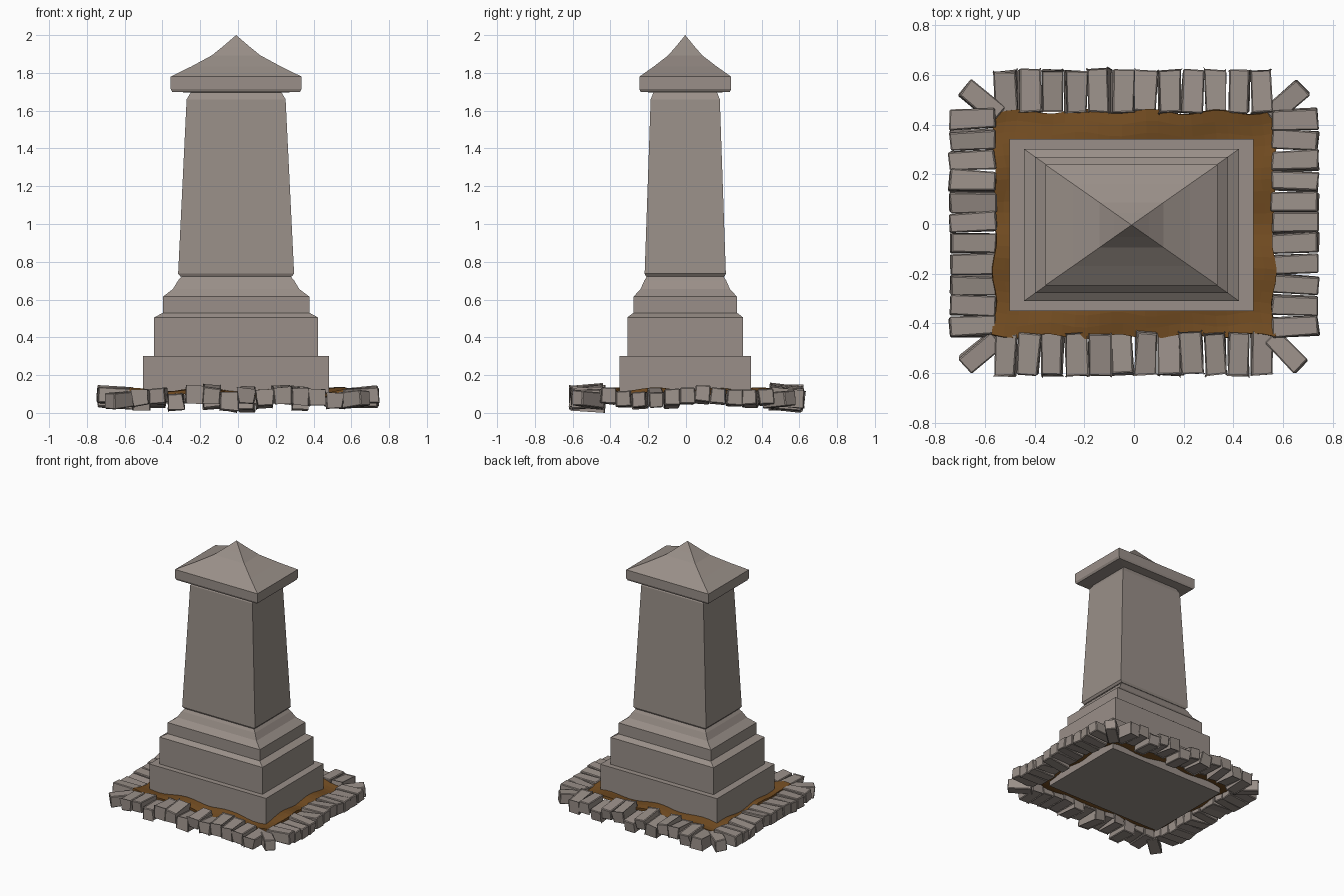
import bpy, bmesh, math, random
from mathutils import Matrix, Vector, Euler

random.seed(4)
if "Cube" in bpy.data.objects:
    bpy.data.objects.remove(bpy.data.objects["Cube"])


def material(name, color):
    m = bpy.data.materials.new(name)
    m.use_nodes = True
    m.diffuse_color = (*color, 1)
    m.node_tree.nodes["Principled BSDF"].inputs["Base Color"].default_value = (*color, 1)
    return m


STONE = material("warm grey stone", (0.32, 0.275, 0.247))
SOIL = material("brown soil", (0.175, 0.075, 0.016))


def finish(name, bm, mat):
    bmesh.ops.recalc_face_normals(bm, faces=bm.faces)
    mesh = bpy.data.meshes.new(name)
    bm.to_mesh(mesh)
    bm.free()
    mesh.materials.append(mat)
    obj = bpy.data.objects.new(name, mesh)
    bpy.context.collection.objects.link(obj)
    return obj


def rect_loft(name, rings, apex=None):
    """Stack rectangles given as (half width, half depth, height)."""
    bm = bmesh.new()
    cx, cy = -0.01, -0.004
    loops = [[bm.verts.new((cx + sx * hx, cy + sy * hy, z))
              for sx, sy in ((-1, -1), (1, -1), (1, 1), (-1, 1))]
             for hx, hy, z in rings]
    bm.faces.new(loops[0])
    for a, b in zip(loops, loops[1:]):
        for i in range(4):
            j = (i + 1) % 4
            bm.faces.new((a[i], a[j], b[j], b[i]))
    if apex:
        tip = bm.verts.new((cx, cy, apex))
        for i in range(4):
            bm.faces.new((loops[-1][i], loops[-1][(i + 1) % 4], tip))
    else:
        bm.faces.new(loops[-1])
    return finish(name, bm, STONE)


# Stepped pedestal with a hollowed upper moulding
rect_loft("pedestal", [
    (0.492, 0.347, 0.05), (0.492, 0.347, 0.30),
    (0.434, 0.307, 0.30), (0.434, 0.307, 0.505),
    (0.388, 0.274, 0.53), (0.388, 0.274, 0.615),
    (0.335, 0.237, 0.655), (0.308, 0.217, 0.70), (0.285, 0.20, 0.727)])

# Tapered shaft with chamfered ends
rect_loft("shaft", [
    (0.295, 0.207, 0.722), (0.307, 0.215, 0.737),
    (0.262, 0.183, 1.66), (0.235, 0.165, 1.705)])

# Capstone with concave pyramid roof
rect_loft("capstone", [
    (0.225, 0.158, 1.695), (0.338, 0.237, 1.70), (0.347, 0.243, 1.715), (0.347, 0.243, 1.78),
    (0.235, 0.165, 1.835), (0.128, 0.09, 1.893), (0.07, 0.049, 1.94)], apex=2.0)

# Uneven soil bed
bm = bmesh.new()
bmesh.ops.create_grid(bm, x_segments=24, y_segments=20, size=1)
for v in bm.verts:
    x, y = v.co.x, v.co.y
    wave = 0.011 * math.sin(9 * x + 2 * y) + 0.01 * math.sin(8 * y - 3 * x + 1)
    v.co = (x * (0.565 + 0.01 * math.sin(11 * y)),
            y * (0.452 + 0.01 * math.sin(13 * x)), 0.095 + wave)
soil = finish("soil_bed", bm, SOIL)
soil.modifiers.new("thickness", 'SOLIDIFY').thickness = 0.02


def edging_stone(name, x, y, z, angle, length, width=0.086):
    """Rough block; its length points along the given angle."""
    bm = bmesh.new()
    bmesh.ops.create_cube(bm, size=1)
    tilt = Euler((random.uniform(-.12, .12), random.uniform(-.12, .12),
                  angle + random.uniform(-.07, .07))).to_matrix()
    for v in bm.verts:
        p = Vector((v.co.x * length, v.co.y * width, v.co.z * 0.082))
        p += Vector([random.uniform(-.005, .005) for _ in range(3)])
        v.co = tilt @ p + Vector((x, y, z))
    bmesh.ops.bevel(bm, geom=bm.edges[:], offset=0.005, segments=1, affect='EDGES')
    low = min(v.co.z for v in bm.verts)
    if low < 0:
        bmesh.ops.translate(bm, verts=bm.verts, vec=(0, 0, -low))
    finish(name, bm, STONE)


# Stone border along front and back
front_heights = (.08, .09, .06, .095, .1, .053, .095, .07, .098, .09, .08, .065)
for side, label, yc in ((-1, "front", -0.523), (1, "back", 0.534)):
    for i, z in enumerate(front_heights[::-side]):
        x = -0.515 + i * 1.03 / 11
        edging_stone(f"{label}_edging_{i + 1}", x, yc + random.uniform(-.004, .004), z,
                     math.pi / 2, 0.172)

# Stone border along left and right
side_heights = (.09, .075, .07, .08, .075, .09, .095, .09, .08, .075, .085)
for side, label in ((-1, "right"), (1, "left")):
    for i, z in enumerate(side_heights):
        edging_stone(f"{label}_edging_{i + 1}", side * 0.649, -0.412 + i * 0.0835, z,
                     0, 0.187, 0.08)

# Diagonal corner stones
for sx in (-1, 1):
    for sy, yc in ((-1, -0.515), (1, 0.493)):
        name = f"{'front' if sy < 0 else 'back'}_{'left' if sx > 0 else 'right'}_corner_stone"
        edging_stone(name, sx * 0.615, yc, 0.07, sx * sy * math.radians(42), 0.175, 0.08)
